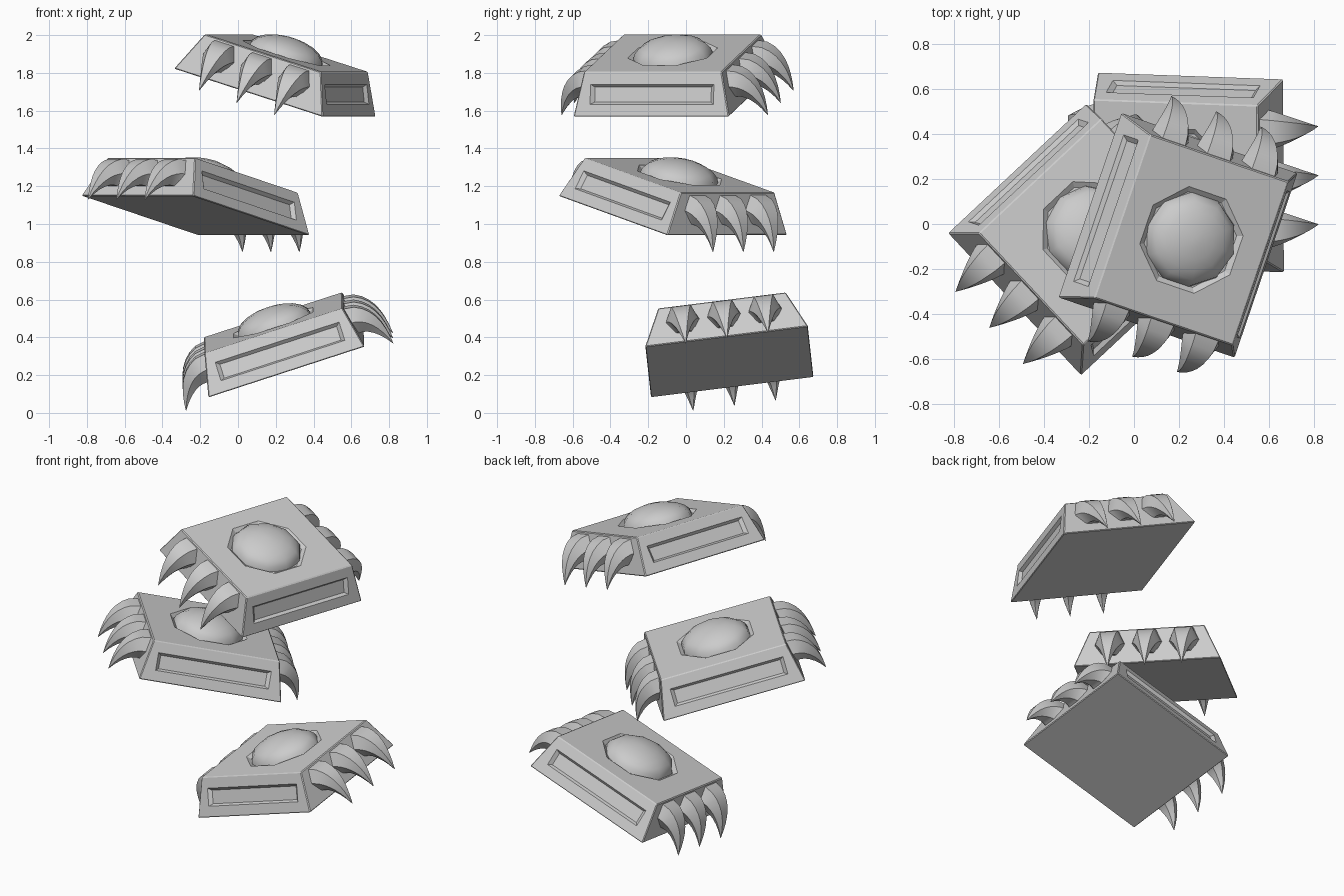
import bpy, bmesh, math
from mathutils import Matrix, Vector

cube = bpy.data.objects.get("Cube")
if cube:
    bpy.data.objects.remove(cube, do_unlink=True)

grey = bpy.data.materials.new("plain grey")
grey.use_nodes = True
grey.diffuse_color = (0.6, 0.6, 0.6, 1)
grey.node_tree.nodes["Principled BSDF"].inputs["Base Color"].default_value = (0.6, 0.6, 0.6, 1)

BASE, TOP_X, TOP_Y, HEIGHT = 0.435, 0.34, 0.385, 0.22


def add_object(name, bm, smooth=0.0):
    bmesh.ops.recalc_face_normals(bm, faces=bm.faces)
    mesh = bpy.data.meshes.new(name)
    bm.to_mesh(mesh)
    bm.free()
    mesh.materials.append(grey)
    obj = bpy.data.objects.new(name, mesh)
    bpy.context.collection.objects.link(obj)
    if smooth:
        bpy.ops.object.select_all(action="DESELECT")
        obj.select_set(True)
        bpy.context.view_layer.objects.active = obj
        bpy.ops.object.shade_smooth_by_angle(angle=math.radians(smooth))
    return obj


def loft(bm, rings):
    """Skin equal-sized rings of points and cap both ends."""
    rows = [[bm.verts.new(p) for p in ring] for ring in rings]
    n = len(rows[0])
    for a, b in zip(rows, rows[1:]):
        for i in range(n):
            bm.faces.new((a[i], a[(i + 1) % n], b[(i + 1) % n], b[i]))
    bm.faces.new(rows[0])
    bm.faces.new(rows[-1])


def rect(x, y, z):
    return [(-x, -y, z), (x, -y, z), (x, y, z), (-x, y, z)]


def polygon(n, r, z, turn=0.0):
    return [(r * math.cos(math.tau * i / n + turn), r * math.sin(math.tau * i / n + turn), z)
            for i in range(n)]


def make_body():
    # tapered block with slightly softened edges
    bm = bmesh.new()
    loft(bm, [rect(BASE, BASE, 0), rect(TOP_X, TOP_Y, HEIGHT)])
    bmesh.ops.bevel(bm, geom=bm.edges[:], offset=0.005, segments=1, affect="EDGES")
    body = add_object("body", bm)

    # cutter for the eight-sided socket in the top
    bm = bmesh.new()
    turn = math.pi / 8
    loft(bm, [polygon(8, 0.215, HEIGHT - 0.018, turn), polygon(8, 0.24, HEIGHT, turn),
              polygon(8, 0.24, HEIGHT + 0.03, turn)])
    cutters = [add_object("socket_cutter", bm)]

    # cutters for the long slots in the two plain sides
    slope = math.atan2(HEIGHT, BASE - TOP_X)
    for side in (0, math.pi):
        bm = bmesh.new()
        loft(bm, [rect(0.04, 0.325, -0.018), rect(0.053, 0.345, 0), rect(0.053, 0.345, 0.03)])
        place = (Matrix.Rotation(side, 4, "Z")
                 @ Matrix.Translation(((BASE + TOP_X) / 2, 0, HEIGHT / 2))
                 @ Matrix.Rotation(slope, 4, "Y"))
        bm.transform(place)
        cutters.append(add_object("slot_cutter", bm))

    for cutter in cutters:
        cutter.hide_render = True
        mod = body.modifiers.new("cut", "BOOLEAN")
        mod.operation, mod.solver, mod.object = "DIFFERENCE", "EXACT", cutter
    graph = bpy.context.evaluated_depsgraph_get()
    carved = bpy.data.meshes.new_from_object(body.evaluated_get(graph))
    body.modifiers.clear()
    body.data = carved
    for cutter in cutters:
        bpy.data.objects.remove(cutter, do_unlink=True)
    return body


def make_dome():
    bm = bmesh.new()
    foot, rise, rows = HEIGHT - 0.019, 0.105, 6
    rings = []
    for i in range(rows):
        t = math.radians(84) * i / (rows - 1)
        rings.append(polygon(10, 0.212 * math.cos(t), foot + rise * math.sin(t)))
    loft(bm, rings)
    return add_object("dome", bm, 50)


def make_claw(x, side):
    # six-sided horn swept along a downward curve
    bm = bmesh.new()
    start, bend, tip = Vector((0.395, 0.128)), Vector((0.515, 0.125)), Vector((0.577, -0.056))
    rings, steps = [], 8
    for i in range(steps + 1):
        t = i / steps
        mid = start.lerp(bend, t).lerp(bend.lerp(tip, t), t)
        along = (bend - start).lerp(tip - bend, t).normalized()
        up = Vector((-along.y, along.x))
        if i == 0:
            up = Vector((TOP_Y - BASE, HEIGHT)).normalized()
        size = 0.09 * (1 - t ** 1.25) + 0.001
        ring = []
        for u, v in ((1, 0), (0.62, 0.9), (-0.62, 0.9), (-1, 0), (-0.5, -0.85), (0.5, -0.85)):
            p = mid + up * v * size
            ring.append((x + u * size, p.x, p.y))
        rings.append(ring)
    loft(bm, rings)
    if side < 0:
        bm.transform(Matrix.Rotation(math.pi, 4, "Z"))
    return add_object("claw", bm, 50)


# one complete unit
parts = [make_body(), make_dome()]
parts += [make_claw(x, side) for side in (1, -1) for x in (-0.22, 0, 0.22)]

# position, claw-side direction and plain-side direction of each unit
placements = {
    "upper": ((0.195, -0.05, 1.695), (0.28, 0.82, 0.0), (0.79, -0.26, -0.255)),
    "middle": ((-0.225, -0.07, 1.045), (0.62, 0.58, -0.21), (0.59, -0.64, 0.0)),
    "lower": ((0.255, 0.23, 0.27), (0.83, -0.03, 0.27), (0.0, -0.87, -0.11)),
}
for label, (centre, claw_dir, plain_dir) in placements.items():
    y = Vector(claw_dir).normalized()
    z = Vector(plain_dir).cross(y).normalized()
    x = y.cross(z)
    frame = Matrix((x, y, z)).transposed().to_4x4()
    frame.translation = Vector(centre)
    for part in parts:
        copy = bpy.data.objects.new(f"{label}_{part.name.split('.')[0]}", part.data)
        copy.matrix_world = frame
        bpy.context.collection.objects.link(copy)
for part in parts:
    bpy.data.objects.remove(part, do_unlink=True)
